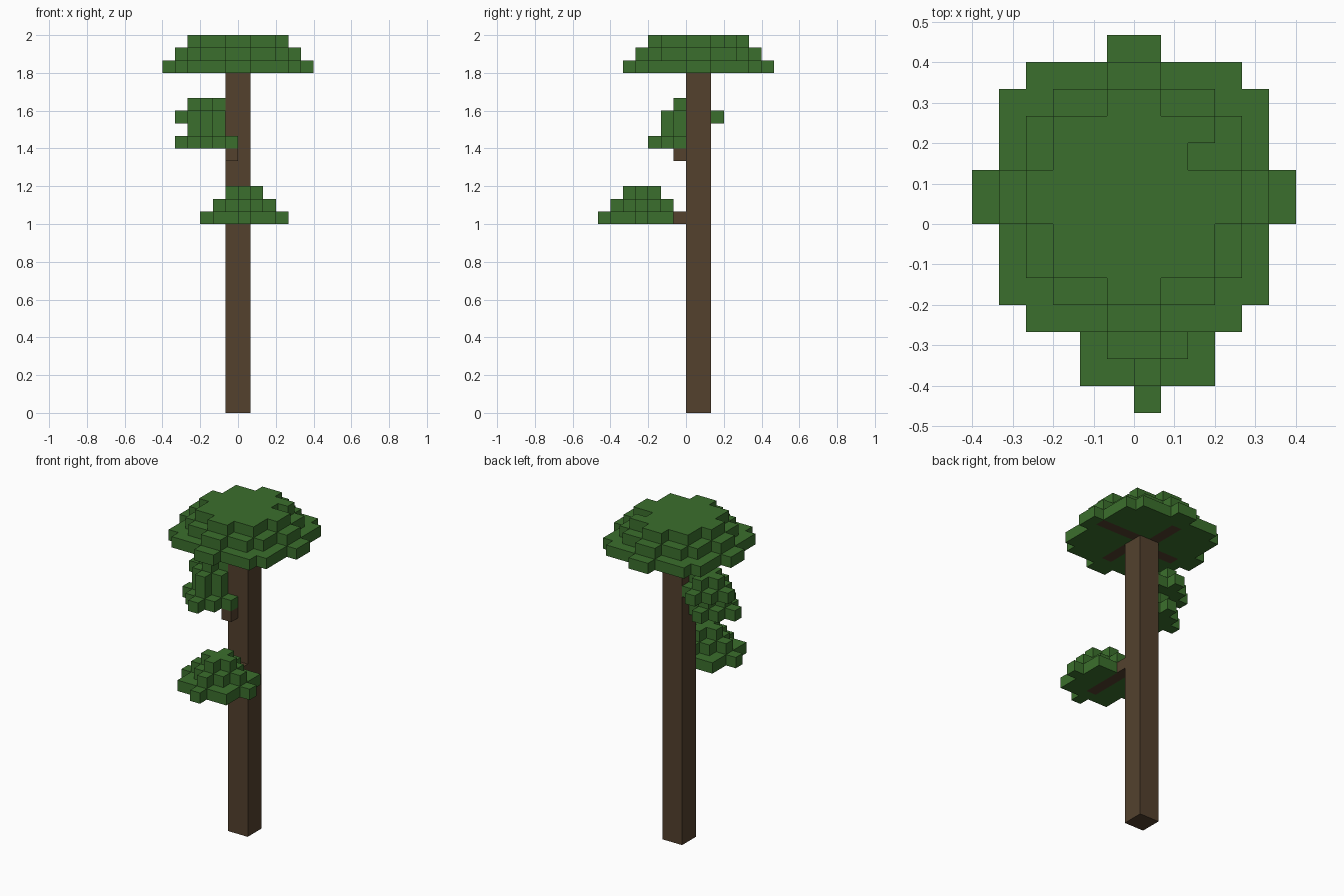
import bpy
import bmesh
import math
from mathutils import Vector

U = 1 / 15  # edge length of one block

if "Cube" in bpy.data.objects:
    bpy.data.objects.remove(bpy.data.objects["Cube"])


def material(name, rgb):
    mat = bpy.data.materials.new(name)
    mat.use_nodes = True
    mat.diffuse_color = (*rgb, 1)
    mat.node_tree.nodes["Principled BSDF"].inputs["Base Color"].default_value = (*rgb, 1)
    return mat


def box(x0, x1, y0, y1, z0, z1):
    """Cells of a block-aligned box."""
    return {(x, y, z) for x in range(x0, x1) for y in range(y0, y1) for z in range(z0, z1)}


def mound(cx, cy, z, layers):
    """Stacked layers, each a union of centred rectangles given by half sizes."""
    cells = set()
    for i, rects in enumerate(layers):
        for a, b in rects:
            cells |= box(int(cx - a), int(cx + a), int(cy - b), int(cy + b), z + i, z + i + 1)
    return cells


def build(name, cells, mat):
    """Skin a set of cells with their outer faces and merge flat areas."""
    bm = bmesh.new()
    for cell in cells:
        centre = Vector(cell) + Vector((0.5, 0.5, 0.5))
        for axis in range(3):
            for sign in (-1, 1):
                near = list(cell)
                near[axis] += sign
                if tuple(near) in cells:
                    continue
                n, u, v = Vector(), Vector(), Vector()
                n[axis] = sign / 2
                u[(axis + 1) % 3] = sign / 2
                v[(axis + 2) % 3] = 0.5
                corners = (-u - v, u - v, u + v, v - u)
                bm.faces.new([bm.verts.new((centre + n + c) * U) for c in corners])
    bmesh.ops.remove_doubles(bm, verts=bm.verts, dist=U / 100)
    bmesh.ops.dissolve_limit(bm, angle_limit=math.radians(1), verts=bm.verts, edges=bm.edges)
    mesh = bpy.data.meshes.new(name)
    bm.to_mesh(mesh)
    bm.free()
    mesh.materials.append(mat)
    obj = bpy.data.objects.new(name, mesh)
    bpy.context.scene.collection.objects.link(obj)


bark = material("bark_brown", (0.087, 0.053, 0.027))
leaf = material("leaf_green", (0.044, 0.159, 0.026))

# Trunk and branches
wood = {
    "trunk": box(-1, 1, 0, 2, 0, 27),
    "crown_branch_left": box(1, 5, 1, 2, 27, 28),
    "crown_branch_right": box(-4, -1, 0, 1, 27, 28),
    "crown_branch_back": box(-1, 0, 2, 5, 27, 28),
    "crown_branch_front": box(0, 1, -3, 0, 27, 28),
    "lower_branch": box(0, 1, -5, 0, 15, 16),
    "upper_branch": box(-1, 0, -1, 0, 20, 21),
}

# Leaf layers shared by the small mounds
plus = [(1.5, 0.5), (0.5, 1.5)]
small = [(1.5, 1.5), (0.5, 2.5), (2.5, 0.5)]
medium = [(2.5, 2.5), (0.5, 3.5), (3.5, 0.5)]

# Crown layers, wide to narrow
crown = [
    [(1, 6), (4, 5), (5, 4), (6, 1)],
    [(1, 5), (3, 4), (4, 3), (5, 1)],
    [(1, 4), (3, 3), (4, 1)],
]

foliage = {
    "crown_leaves": mound(0, 1, 27, crown) - {(2, 2, 29)},
    "lower_leaves": mound(0.5, -3.5, 15, [medium, small, plus]),
    "side_leaves": mound(-2.5, -0.5, 21, [small, plus])
    | mound(-2.5, 0.5, 23, [small, plus]),
}

all_wood = set().union(*wood.values())
for name, cells in wood.items():
    build(name, cells, bark)
for name, cells in foliage.items():
    build(name, cells - all_wood, leaf)
